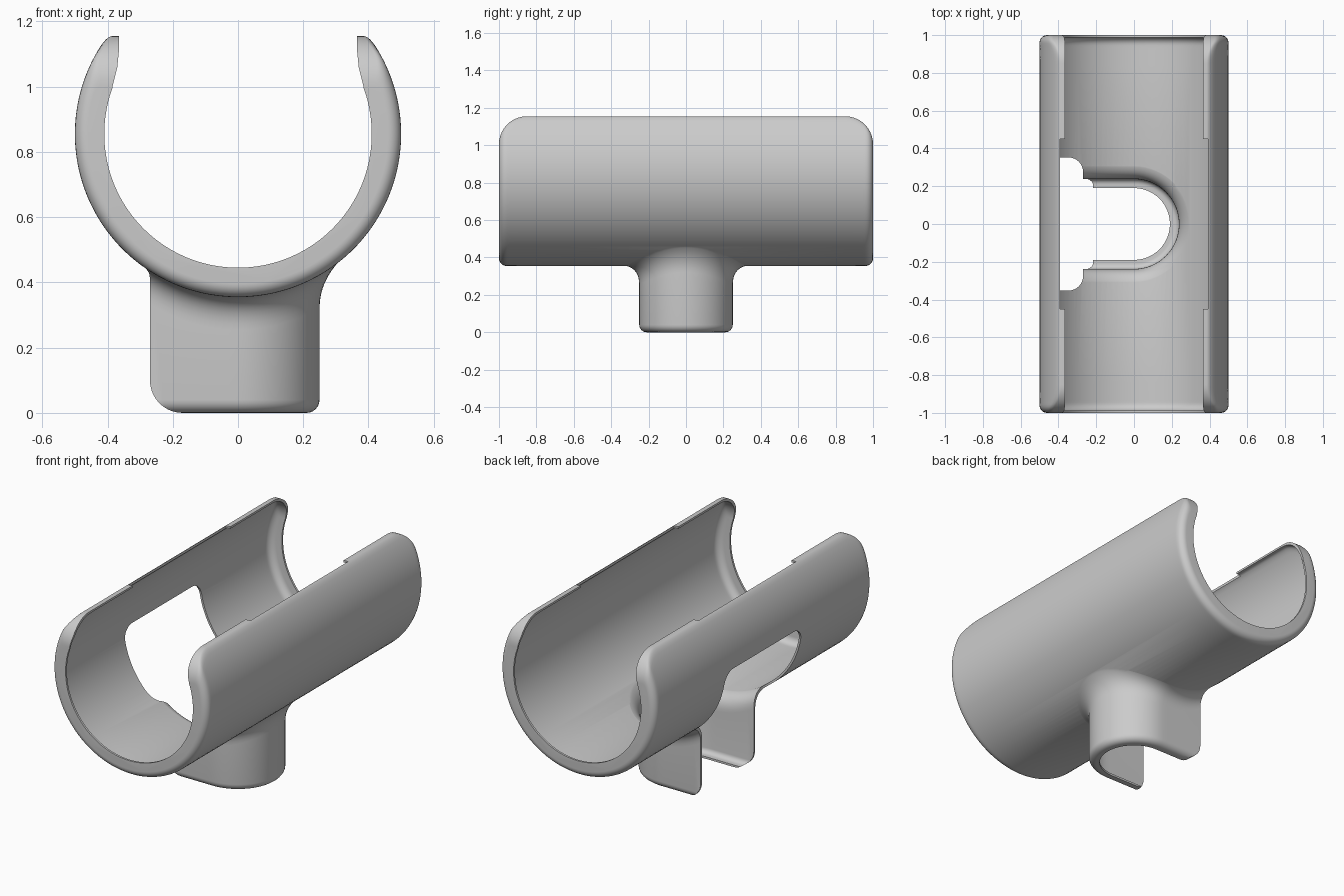
import bpy, bmesh, math

if "Cube" in bpy.data.objects:
    bpy.data.objects.remove(bpy.data.objects["Cube"])

CZ, R_OUT, TOP = 0.855, 0.50, 1.155      # tube axis height, radius, lip height
T = 0.012                                # skin thickness


def make(name, bm, helper=False):
    bmesh.ops.recalc_face_normals(bm, faces=bm.faces)
    me = bpy.data.meshes.new(name)
    bm.to_mesh(me)
    bm.free()
    ob = bpy.data.objects.new(name, me)
    bpy.context.collection.objects.link(ob)
    ob.hide_render = helper
    return ob


def loft(name, rings, helper=False):
    """Skin equal-length closed rings and cap both ends."""
    bm = bmesh.new()
    rows = [[bm.verts.new(p) for p in r] for r in rings]
    n = len(rows[0])
    for a, b in zip(rows, rows[1:]):
        for i in range(n):
            j = (i + 1) % n
            bm.faces.new((a[i], a[j], b[j], b[i]))
    bm.faces.new(rows[0])
    bm.faces.new(rows[-1])
    return make(name, bm, helper)


def prism(name, pts, half):
    """Cutter: extrude an (x, z) profile along y."""
    return loft(name, [[(x, y, z) for x, z in pts] for y in (-half, half)], True)


def boolean(target, tool, op='DIFFERENCE'):
    m = target.modifiers.new(op.title(), 'BOOLEAN')
    m.object, m.operation, m.solver = tool, op, 'EXACT'
    bpy.context.view_layer.objects.active = target
    bpy.ops.object.modifier_apply(modifier=m.name)
    bpy.data.objects.remove(tool)


def bez(a, b, c, t):
    return tuple((1-t)**2*p + 2*t*(1-t)*q + t*t*r for p, q, r in zip(a, b, c))


# Tube: flat-topped round section with rounded ends and top corners
def section(y, r, top):
    end = math.acos((top - CZ) / r)               # angle from straight up
    start = end + 0.07
    arc = [(r*math.sin(a), CZ + r*math.cos(a))
           for a in (start + (math.pi - start)*i/36 for i in range(37))]
    corner = (r*math.sin(end), top)
    inner = (corner[0] - 0.015, top)
    half = [bez(inner, corner, arc[0], i/5) for i in range(5)] + arc
    full = half + [(-x, z) for x, z in half[-2::-1]]
    return [(x, y, z) for x, z in full]


def tube(name, inset, helper=False):
    ends = []
    for i in range(15):
        f = math.pi/2*i/14
        y = 0.85 + 0.15*math.sin(f)
        d = 0.04 - math.sqrt(max(0, 0.04**2 - max(0, y - 0.96)**2))
        ends.append((y*(1 - inset), R_OUT - d - inset,
                     TOP - 0.15 + 0.15*math.cos(f) - inset))
    stations = [(-y, r, t) for y, r, t in ends[::-1]] + ends
    return loft(name, [section(*s) for s in stations], helper)


# Stem: U-shaped plan, flared to blend into the tube
def tube_z(x, r):
    return CZ - math.sqrt(max(0, r*r - x*x))


def stem(name, inset, base, top, flare=0.1):
    n, r, tube_r = 14, 0.25 - inset, R_OUT - inset
    plan = [(-0.4 + 0.4*i/n, r, 0, 1) for i in range(n)]
    for i in range(33):
        a = math.pi/2 - math.pi*i/32
        plan.append((r*math.cos(a), r*math.sin(a), math.cos(a), math.sin(a)))
    plan += [(x, -y, nx, -ny) for x, y, nx, ny in plan[n-1::-1]]
    rings = [[(x + nx*d, y + ny*d, z) for x, y, nx, ny in plan] for d, z in base]
    for k in range(11):
        ring = []
        for x, y, nx, ny in plan:
            ex, ey = x + nx*flare, y + ny*flare
            z = tube_z(x, tube_r)
            ring.append(bez((x, y, z - flare), (x, y, z),
                            (ex, ey, tube_z(ex, tube_r) + 0.004), k/10))
        rings.append(ring)
    rings.append([(x, y, top) for x, y, _ in rings[-1]])
    return loft(name, rings, True)


def rounded(r, z0):
    return [(-r + r*math.sin(a), z0 + r - r*math.cos(a))
            for a in (math.pi/2*i/6 for i in range(7))]


body = tube("clip_body", 0)
boolean(body, stem("stem_outer", 0, rounded(0.04, 0), 0.7), 'UNION')

# Hollow the inside to a thin skin, leaving an inward rim at every edge
boolean(body, tube("tube_hollow", T, True))
boolean(body, stem("stem_hollow", T, [(-0.048, -0.1), (-0.048, T)]
                   + rounded(0.04 - T, T), 0.85))

# Open the round ends
boolean(body, loft("bore", [[(0.41*math.cos(a), y, CZ + 0.41*math.sin(a))
        for a in (math.tau*i/96 for i in range(96))] for y in (-1.1, 1.1)], True))

# Slot between the lips, a little wider in the middle
lip = [(0.365, 1.4), (0.365, 1.11), (0.37, 1.06), (0.385, 1.0), (0.36, 0.96)]
wide = [(0.392, 1.4), (0.392, 1.0)]
for name, pts, y in (("lip_slot", lip, 1.2), ("lip_slot_middle", wide, 0.45)):
    boolean(body, prism(name, pts + [(-x, z) for x, z in pts[::-1]], y))

# Side window, opening the left of the tube and stem
bm = bmesh.new()
bmesh.ops.create_cube(bm, size=1)
for v in bm.verts:
    v.co = (-0.27 if v.co.x > 0 else -1, 0.352 if v.co.y > 0 else -0.352,
            0.84 if v.co.z > 0 else -0.2)
edges = []
for e in bm.edges:
    a, b = (v.co for v in e.verts)
    upright = a.z != b.z and a.x > -0.5
    along_top = a.x != b.x and a.z > 0
    if upright or along_top:
        edges.append(e)
bmesh.ops.bevel(bm, geom=edges, offset=0.075, segments=8, profile=0.5, affect='EDGES')
boolean(body, make("side_window", bm, True))

# Rounded lower corner of the stem's open side
arc = [(-0.17 - 0.1*math.sin(a), 0.1 - 0.1*math.cos(a))
       for a in (math.pi/2*i/10 for i in range(11))]
boolean(body, prism("stem_corner", [(-0.17, -0.05)] + arc +
                    [(-0.35, 0.1), (-0.35, -0.05)], 0.5))

# Smooth shading with crisp edges
bpy.ops.object.select_all(action='DESELECT')
body.select_set(True)
bpy.context.view_layer.objects.active = body
bpy.ops.object.shade_smooth_by_angle(angle=math.radians(35))
